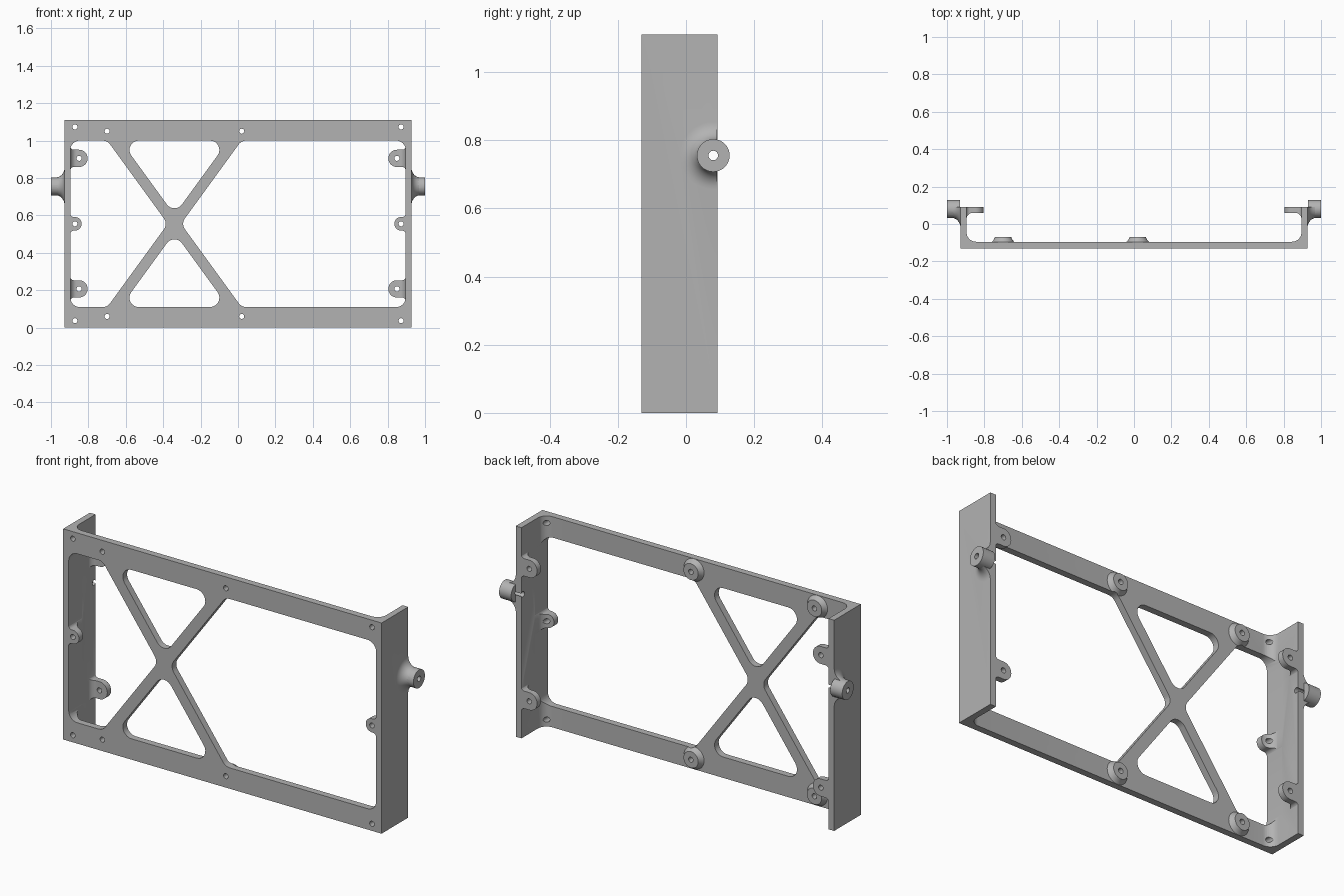
import bpy, bmesh, math
from mathutils import Vector

cube = bpy.data.objects.get("Cube")
if cube:
    bpy.data.objects.remove(cube, do_unlink=True)

# Main dimensions
HEIGHT = 1.11
OUTER, INNER = 0.928, 0.895        # side wall faces
FRONT, PLATE, BACK = -0.13, -0.095, 0.092
LOW, HIGH = 0.11, 1.0              # opening edges
MID = HEIGHT / 2
CROSS_X = -0.34                    # centre of the cross brace
ROUND = 0.05


def add_object(name, bm):
    bmesh.ops.recalc_face_normals(bm, faces=bm.faces)
    mesh = bpy.data.meshes.new(name)
    bm.to_mesh(mesh)
    bm.free()
    obj = bpy.data.objects.new(name, mesh)
    bpy.context.collection.objects.link(obj)
    return obj


def rounded(corners, steps=8):
    """Outline from (u, v, radius) corners, each replaced by a tangent arc."""
    out = []
    for i, (u, v, r) in enumerate(corners):
        p = Vector((u, v))
        if r == 0:
            out.append(p)
            continue
        a = (Vector(corners[i - 1][:2]) - p).normalized()
        b = (Vector(corners[(i + 1) % len(corners)][:2]) - p).normalized()
        half = a.angle(b) / 2
        centre = p + (a + b).normalized() * r / math.sin(half)
        start = p + a * r / math.tan(half) - centre
        end = p + b * r / math.tan(half) - centre
        for k in range(steps + 1):
            t = k / steps
            sweep = start.angle(end)
            out.append(centre + (start * math.sin((1 - t) * sweep)
                                 + end * math.sin(t * sweep)) / math.sin(sweep))
    return out


def prism(name, corners, axis, lo, hi):
    """Extrude a rounded outline along y (outline in x,z) or z (outline in x,y)."""
    bm = bmesh.new()
    place = (lambda p, d: (p.x, d, p.y)) if axis == "y" else (lambda p, d: (p.x, p.y, d))
    pts = rounded(corners)
    rings = [[bm.verts.new(place(p, d)) for p in pts] for d in (lo, hi)]
    for ring in rings:
        bm.faces.new(ring)
    for i in range(len(pts)):
        bm.faces.new((rings[0][i - 1], rings[0][i], rings[1][i], rings[1][i - 1]))
    return add_object(name, bm)


def lathe(name, profile, axis, a, b, sides=40):
    """Revolve (distance, radius) points about an x or y axis through (a, b)."""
    bm = bmesh.new()
    rings = []
    for d, r in profile:
        ring = []
        for k in range(sides):
            t = math.tau * k / sides
            p, q = a + r * math.cos(t), b + r * math.sin(t)
            ring.append(bm.verts.new((d, p, q) if axis == "x" else (p, d, q)))
        rings.append(ring)
    bm.faces.new(rings[0])
    bm.faces.new(rings[-1])
    for r0, r1 in zip(rings, rings[1:]):
        for i in range(sides):
            bm.faces.new((r0[i - 1], r0[i], r1[i], r1[i - 1]))
    return add_object(name, bm)


def combine(target, tool, operation):
    mod = target.modifiers.new("combine", "BOOLEAN")
    mod.operation, mod.solver, mod.object = operation, "EXACT", tool
    bpy.context.view_layer.objects.active = target
    bpy.ops.object.modifier_apply(modifier=mod.name)
    bpy.data.objects.remove(tool, do_unlink=True)


def tab_outline(s, x, z, r):
    """T-shaped outline: round tip, filleted where it meets the wall."""
    root, inside, flare = INNER + 0.002, OUTER - 0.013, 0.02
    tip, wide, rt = x - r, r + 0.04, r * 0.98
    half = [(inside, wide, 0), (root, wide, 0), (root, r, flare), (tip, r, rt)]
    full = half + [(u, -v, rad) for u, v, rad in reversed(half)]
    return [(s * u, z + v, rad) for u, v, rad in full]


# Channel: front plate and two side walls with filleted inner corners
right = [(OUTER, FRONT, 0), (OUTER, BACK, 0), (INNER, BACK, 0), (INNER, PLATE, ROUND)]
left = [(-x, y, r) for x, y, r in reversed(right)]
frame = prism("mounting_frame", right + left, "z", 0, HEIGHT)

# Flared pads behind the brace ends
pad_spots = [(x, z) for x in (CROSS_X - 0.36, CROSS_X + 0.36) for z in (0.06, HEIGHT - 0.06)]
for x, z in pad_spots:
    profile = [(PLATE - 0.01, 0.059), (PLATE, 0.059), (PLATE + 0.012, 0.049),
               (PLATE + 0.026, 0.043)]
    combine(frame, lathe("pad", profile, "y", x, z), "UNION")

# Openings around the cross brace, keeping a small tab on each wall
bar = 0.035                                   # half width of a brace bar along x
slope = (HEIGHT / 2 - 0.06) / 0.36
reach = (HIGH - MID) / slope
edge = INNER + 0.001
for s in (-1, 1):
    near = CROSS_X + s * bar
    far = near + s * reach
    side = [(s * edge, LOW, ROUND), (far, LOW, ROUND), (near, MID, ROUND),
            (far, HIGH, ROUND), (s * edge, HIGH, ROUND)]
    cutter = prism("side_opening", side, "y", FRONT - 0.1, -0.02)
    combine(cutter, prism("wall_tab", tab_outline(s, 0.872, MID, 0.036), "y", -0.4, 0.2),
            "DIFFERENCE")
    combine(frame, cutter, "DIFFERENCE")
    rail = HIGH if s > 0 else LOW
    tri = [(CROSS_X - reach + bar, rail, ROUND), (CROSS_X + reach - bar, rail, ROUND),
           (CROSS_X, MID + s * bar * slope, ROUND)]
    combine(frame, prism("brace_opening", tri, "y", FRONT - 0.1, -0.02), "DIFFERENCE")

BOSS_Y, BOSS_Z, BOSS_R = 0.08, 0.755, 0.048
TAB_Z = (0.207, 0.905)
for s in (-1, 1):
    # Rear tabs, blended into the inner wall
    for z in TAB_Z:
        tab = prism("rear_tab", tab_outline(s, 0.85, z, 0.046), "y", 0, BACK + 0.05)
        blend = [(0.7, BACK - 0.0005, 0), (0.7, 0.06, 0), (INNER + 0.001, 0.06, 0.035),
                 (INNER + 0.001, 0.015, 0), (OUTER, 0.015, 0), (OUTER, BACK - 0.0005, 0)]
        clip = prism("blend", [(s * x, y, r) for x, y, r in blend], "z", z - 0.2, z + 0.2)
        combine(tab, clip, "INTERSECT")
        combine(frame, tab, "UNION")

    # Side boss with a flared foot trimmed to the wall edge
    profile = [(s * (OUTER - 0.01), 0.1)]
    for k in range(9):
        t = math.pi / 2 * k / 8
        profile.append((s * (OUTER + 0.048 * (1 - math.cos(t))),
                        BOSS_R - 0.001 + 0.052 * (1 - math.sin(t))))
    foot = lathe("boss_foot", profile, "x", BOSS_Y, BOSS_Z)
    trim = [(s * 0.8, -0.2, 0), (s * 1.2, -0.2, 0), (s * 1.2, BACK - 0.0005, 0),
            (s * 0.8, BACK - 0.0005, 0)]
    combine(foot, prism("trim", trim, "z", 0.4, HEIGHT), "INTERSECT")
    combine(frame, foot, "UNION")
    stub = [(s * (OUTER + 0.002), BOSS_R), (s, BOSS_R)]
    combine(frame, lathe("boss", stub, "x", BOSS_Y, BOSS_Z), "UNION")
    bore = [(s * 0.87, 0.014), (s * 1.1, 0.014)]
    combine(frame, lathe("bore", bore, "x", BOSS_Y, BOSS_Z, 24), "DIFFERENCE")

# Screw holes through plate, pads and tabs
holes = list(pad_spots)
for s in (-1, 1):
    holes += [(s * 0.872, z) for z in (0.037, MID, HEIGHT - 0.037)]
    holes += [(s * 0.85, z) for z in TAB_Z]
for x, z in holes:
    combine(frame, lathe("hole", [(-0.3, 0.0135), (0.3, 0.0135)], "y", x, z, 24), "DIFFERENCE")

# Single grey finish
grey = bpy.data.materials.new("light_grey")
grey.use_nodes = True
colour = (0.45, 0.45, 0.45, 1)
grey.diffuse_color = colour
grey.node_tree.nodes["Principled BSDF"].inputs["Base Color"].default_value = colour
frame.data.materials.clear()
frame.data.materials.append(grey)

bpy.ops.object.select_all(action="DESELECT")
frame.select_set(True)
bpy.context.view_layer.objects.active = frame
bpy.ops.object.shade_smooth_by_angle(angle=math.radians(30))
